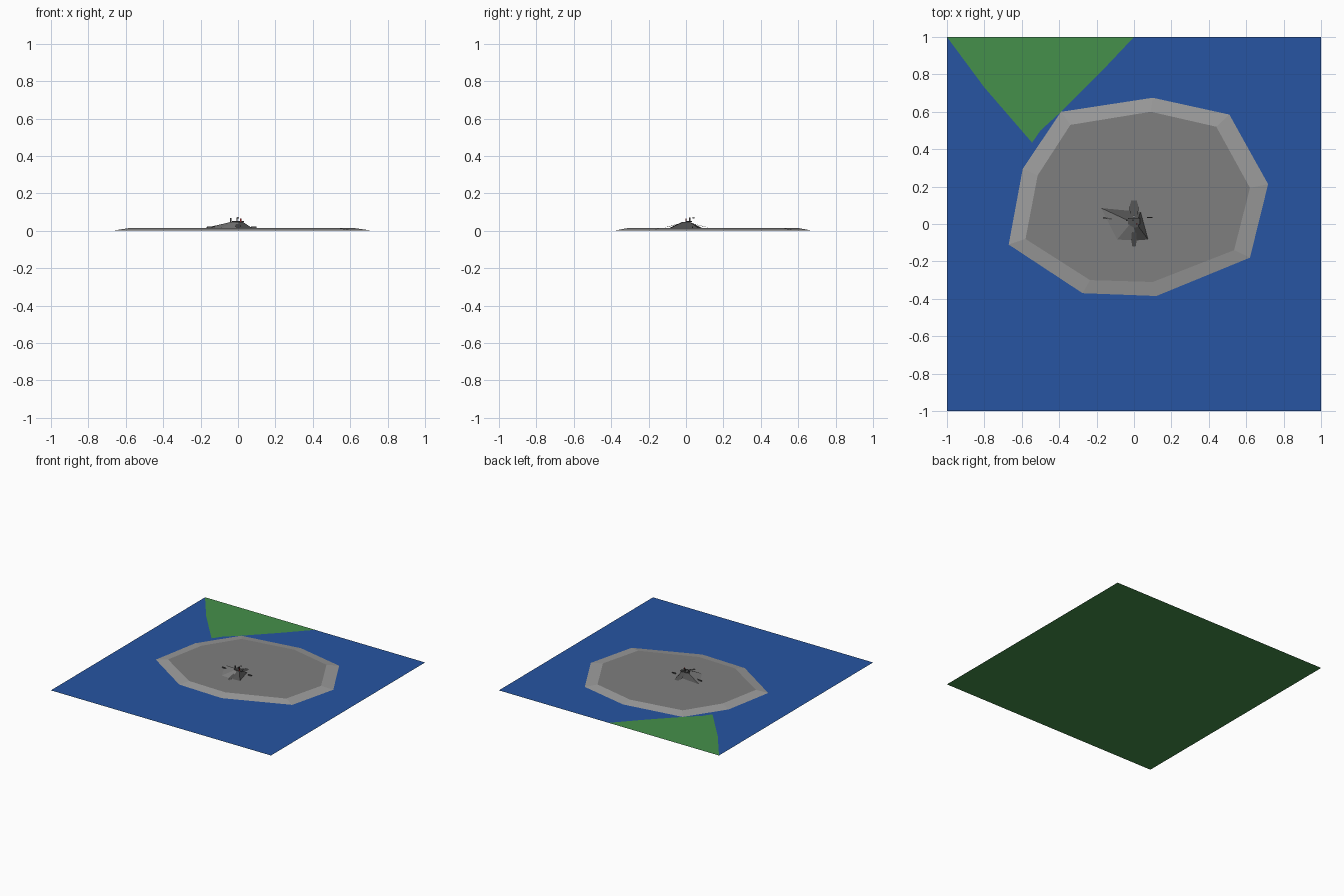
import bpy
from mathutils import Matrix

if "Cube" in bpy.data.objects:
    bpy.data.objects.remove(bpy.data.objects["Cube"])


def mat(name, r, g, b):
    m = bpy.data.materials.new(name)
    m.diffuse_color = (r, g, b, 1)
    m.use_nodes = True
    m.node_tree.nodes["Principled BSDF"].inputs["Base Color"].default_value = m.diffuse_color
    return m


GREEN = mat("grass", 0.06, 0.28, 0.07)
BLUE = mat("water_blue", 0.02, 0.09, 0.36)
LIGHT = mat("pale_stone", 0.33, 0.33, 0.33)
GREY = mat("grey_stone", 0.21, 0.21, 0.21)
DARK = mat("dark_stone", 0.08, 0.08, 0.08)
RED = mat("red_paint", 0.5, 0.03, 0.03)
WHITE = mat("white_paint", 0.8, 0.8, 0.8)


def mesh(name, verts, faces, mats, idx=None):
    me = bpy.data.meshes.new(name)
    me.from_pydata(verts, [], faces)
    for m in mats:
        me.materials.append(m)
    if idx:
        for p, i in zip(me.polygons, idx):
            p.material_index = i
    ob = bpy.data.objects.new(name, me)
    bpy.context.collection.objects.link(ob)
    return ob


def sheet(name, pts, z, m):
    return mesh(name, [(x, y, z) for x, y in pts], [range(len(pts))], [m])


def box(name, c, s, m, angle=0):
    bpy.ops.mesh.primitive_cube_add(size=1, location=c, rotation=(0, 0, angle))
    ob = bpy.context.object
    ob.name = name
    ob.scale = s
    ob.data.materials.append(m)
    return ob


# Nearly coincident land and water sheets
square = [(-1, -1), (1, -1), (1, 1), (-1, 1)]
sheet("land", square, 0, GREEN)
sheet("water", square, 0.0006, BLUE)
sheet("land_corner", [(-1, 1), (-0.8, 0.73), (-0.545, 0.435), (-0.5, 0.5),
                      (-0.39, 0.6), (-0.17, 0.82), (0, 1)], 0.0012, GREEN)

# Nine-sided plateau with a bevelled rim
outer = [(-0.39, 0.6), (-0.595, 0.295), (-0.67, -0.11), (-0.275, -0.37), (0.12, -0.385),
         (0.62, -0.18), (0.717, 0.213), (0.51, 0.585), (0.10, 0.675)]
inner = [(-0.34, 0.53), (-0.515, 0.26), (-0.58, -0.08), (-0.235, -0.3), (0.10, -0.31),
         (0.535, -0.14), (0.62, 0.193), (0.44, 0.52), (0.09, 0.6)]
n = len(outer)
mesh("plateau", [(x, y, 0.001) for x, y in outer] + [(x, y, 0.015) for x, y in inner],
     [(i, (i + 1) % n, n + (i + 1) % n, n + i) for i in range(n)] + [range(n, 2 * n)],
     [LIGHT, GREY], [0] * n + [1])

# Central mound: pale front slope, dark ridge and back
base = [(-0.175, 0.085), (-0.09, -0.083), (0.01, -0.088), (0.075, -0.083), (0.035, 0.065)]
top = [(-0.035, 0.02), (-0.025, -0.005), (0.0, -0.02), (0.025, -0.015), (0.02, 0.02)]
k = len(base)
mesh("mound", [(x, y, 0.0155) for x, y in base] + [(x, y, 0.048) for x, y in top],
     [(i, (i + 1) % k, k + (i + 1) % k, k + i) for i in range(k)] + [range(k, 2 * k)],
     [GREY, DARK], [0, 0, 1, 1, 1, 1])

# Ramps to the back and front of the mound
for name, y0, y1, w in (("back_ramp", 0.01, 0.125, 0.025), ("front_ramp", -0.01, -0.12, 0.015)):
    v = [(-w * 0.6, y0, 0.046), (w * 0.6, y0, 0.046), (w, y1 * 0.7, 0.024),
         (w * 0.6, y1, 0.0165), (-w * 0.6, y1, 0.0165), (-w, y1 * 0.7, 0.024)]
    mesh(name, v, [range(6)] if y1 > 0 else [range(5, -1, -1)], [DARK])

# Summit deck, posts and lamp
box("deck", (0.0, 0.015, 0.05), (0.065, 0.035, 0.005), DARK)
box("left_post", (-0.04, 0.02, 0.056), (0.008, 0.008, 0.026), DARK)
box("middle_post", (-0.005, 0.02, 0.06), (0.007, 0.01, 0.022), DARK)
box("right_post", (0.015, 0.0, 0.058), (0.006, 0.006, 0.018), RED)
box("lamp", (0.0, 0.04, 0.07), (0.012, 0.012, 0.006), WHITE)

# Loose beams on the ground
for i, (x, y, w) in enumerate(((-0.14, 0.03, 0.05), (0.085, 0.035, 0.03))):
    box(f"beam_{i + 1}", (x, y, 0.02), (w, 0.007, 0.008), DARK, -0.15 if i == 0 else 0)
